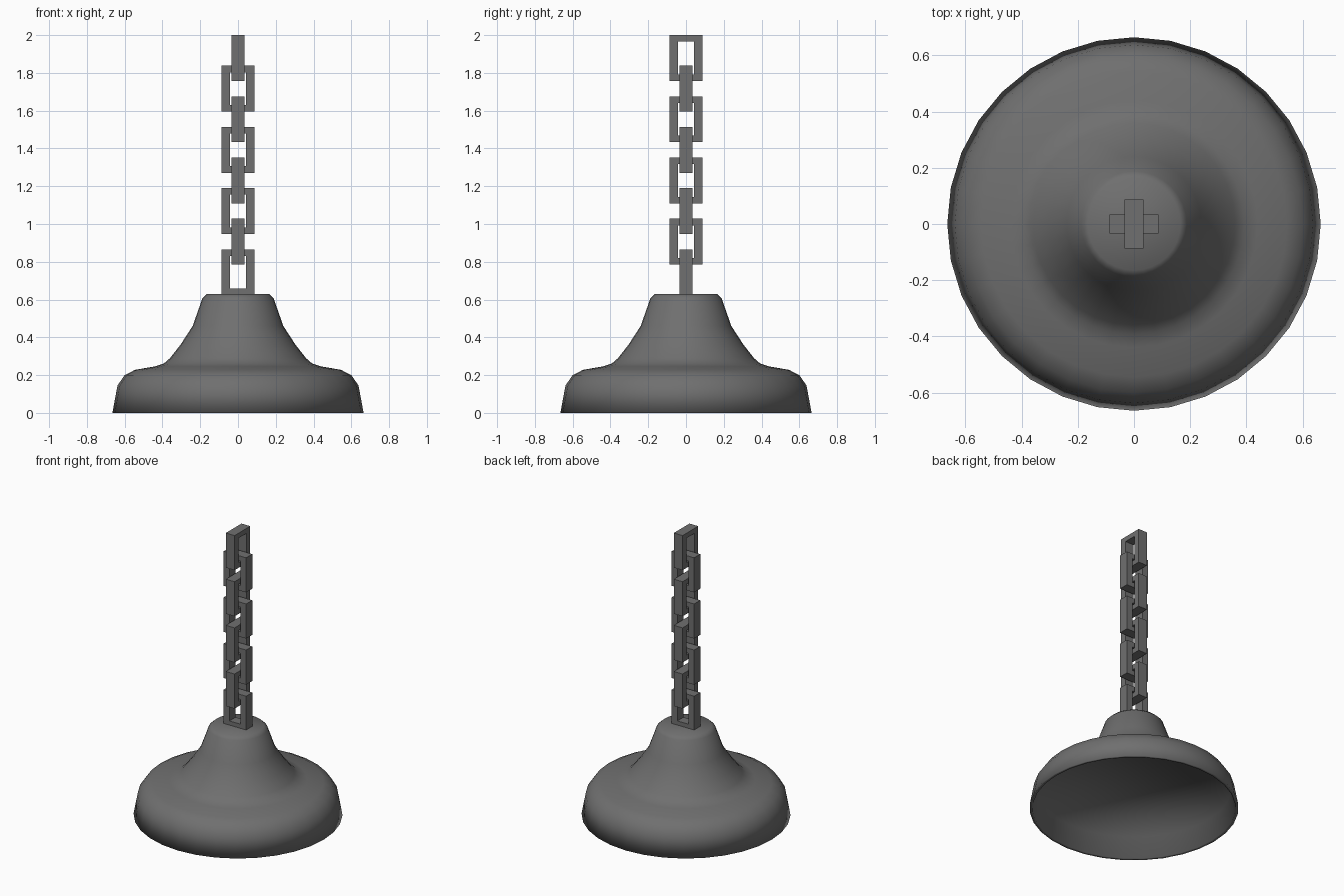
import bpy, bmesh, math

if "Cube" in bpy.data.objects:
    bpy.data.objects.remove(bpy.data.objects["Cube"])

# Dark grey used on every part
grey = bpy.data.materials.new("dark_grey")
grey.diffuse_color = (0.16, 0.16, 0.16, 1)
grey.use_nodes = True
grey.node_tree.nodes["Principled BSDF"].inputs["Base Color"].default_value = grey.diffuse_color


def finish(bm, name):
    bmesh.ops.recalc_face_normals(bm, faces=bm.faces)
    mesh = bpy.data.meshes.new(name)
    bm.to_mesh(mesh)
    bm.free()
    mesh.materials.append(grey)
    obj = bpy.data.objects.new(name, mesh)
    bpy.context.collection.objects.link(obj)
    return obj


def lathe(name, profile, sides):
    bm = bmesh.new()
    verts = [bm.verts.new((r, 0, z)) for r, z in profile]
    edges = [bm.edges.new(pair) for pair in zip(verts, verts[1:])]
    bmesh.ops.spin(bm, geom=verts + edges, cent=(0, 0, 0), axis=(0, 0, 1),
                   angle=math.tau, steps=sides, use_duplicate=False)
    bmesh.ops.remove_doubles(bm, verts=bm.verts, dist=0.0005)
    # close the open ends with flat caps
    bmesh.ops.holes_fill(bm, edges=[e for e in bm.edges if e.is_boundary], sides=0)
    for f in bm.faces:
        f.smooth = True
    return finish(bm, name)


def chain_link(name, top, wide_in_y):
    # rectangular ring: outer and inner outlines joined front to back
    height, half, hole, depth, bar = 0.243, 0.087, 0.043, 0.034, 0.035
    bm = bmesh.new()

    def ring(w, z0, z1, d):
        pts = [(-w, z0), (w, z0), (w, z1), (-w, z1)]
        return [bm.verts.new((d, a, z) if wide_in_y else (a, d, z)) for a, z in pts]

    low = top - height
    loops = [ring(half, low, top, -depth), ring(half, low, top, depth),
             ring(hole, low + bar, top - bar, depth),
             ring(hole, low + bar, top - bar, -depth)]
    for k in range(4):
        a, b = loops[k], loops[(k + 1) % 4]
        for j in range(4):
            n = (j + 1) % 4
            bm.faces.new((a[j], a[n], b[n], b[j]))
    return finish(bm, name)


# Rubber cup, smooth all over, with a thin rim and a hollow with a flat ceiling
lathe("rubber_cup", [
    (0.165, 0.629), (0.188, 0.608), (0.24, 0.46), (0.305, 0.36),
    (0.36, 0.29), (0.392, 0.262), (0.44, 0.246), (0.545, 0.228),
    (0.60, 0.20), (0.638, 0.145), (0.665, 0), (0.645, 0), (0.618, 0.145)], 32)

# Chain of interlocked links, turned alternately
for i in range(8):
    chain_link(f"chain_link_{i + 1}", 2.0 - i * 0.162, i % 2 == 0)
